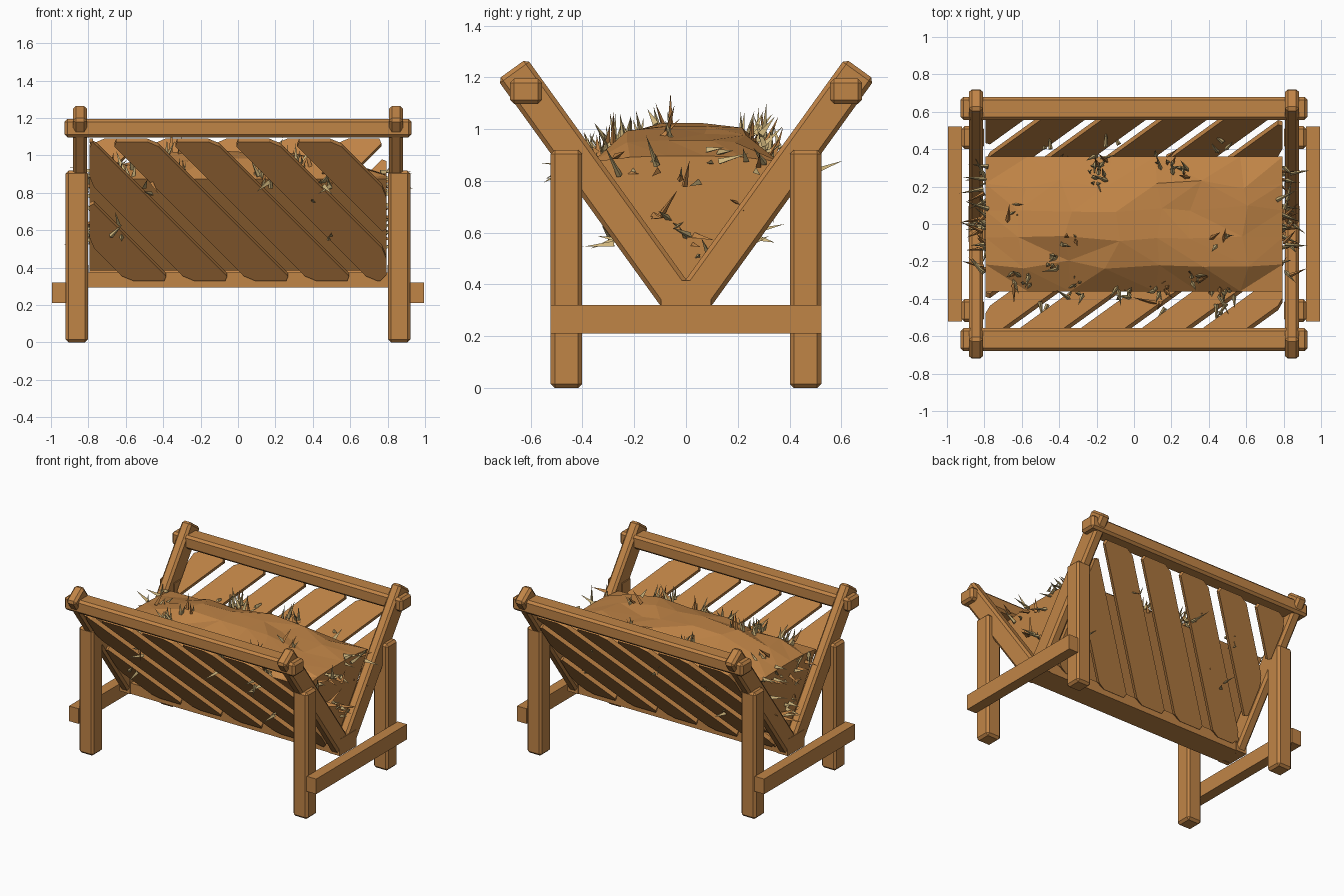
import bpy, bmesh, math, random
from mathutils import Vector, Matrix

random.seed(7)
cube = bpy.data.objects.get("Cube")
if cube:
    bpy.data.objects.remove(cube)


def material(name, color):
    m = bpy.data.materials.new(name)
    m.use_nodes = True
    m.diffuse_color = (*color, 1)
    m.node_tree.nodes["Principled BSDF"].inputs["Base Color"].default_value = (*color, 1)
    return m


WOOD = material("warm_wood", (0.53, 0.232, 0.062))
HAY = material("packed_hay", (0.53, 0.232, 0.062))
STRAW = material("pale_straw", (0.62, 0.46, 0.2))


def finish(name, bm, *mats):
    bmesh.ops.recalc_face_normals(bm, faces=bm.faces)
    me = bpy.data.meshes.new(name)
    bm.to_mesh(me)
    bm.free()
    ob = bpy.data.objects.new(name, me)
    bpy.context.collection.objects.link(ob)
    for m in mats:
        me.materials.append(m)


def beam(name, center, size, bevel=0.016, tilt=0):
    """Timber block, optionally tilted about x, with chamfered edges."""
    bm = bmesh.new()
    bmesh.ops.create_cube(bm, size=1, matrix=Matrix.Diagonal((*size, 1)))
    if bevel:
        bmesh.ops.bevel(bm, geom=bm.edges[:], offset=bevel, segments=1, affect='EDGES')
    bm.transform(Matrix.Translation(center) @ Matrix.Rotation(tilt, 4, 'X'))
    finish(name, bm, WOOD)


# Slope of the V: direction up the side, in (y, z)
SLOPE = 0.721
UP = Vector((0, SLOPE, 1)).normalized()
TILT = math.atan(SLOPE)


def side_y(z):
    return 0.05 + (z - 0.37) * SLOPE


# Legs, V arms, rails and end boards
low, high = 0.325, 1.232
mid = (low + high) / 2
for sx, side in ((-1, "right"), (1, "left")):
    for sy, end in ((-1, "front"), (1, "back")):
        beam(f"leg_{end}_{side}", (sx * 0.862, sy * 0.462, 0.46), (0.118, 0.122, 0.92))
        beam(f"arm_{end}_{side}", (sx * 0.845, sy * side_y(mid), mid),
             (0.076, 0.14, (high - low) / UP.z), tilt=-sy * TILT)
    beam(f"end_board_{side}", (sx * 0.957, 0, 0.265), (0.076, 1.045, 0.11), bevel=0)
    beam(f"keel_block_{side}", (sx * 0.843, 0, 0.355), (0.085, 0.192, 0.12), bevel=0)
for sy, end in ((-1, "front"), (1, "back")):
    beam(f"top_rail_{end}", (0, sy * 0.618, 1.146), (1.855, 0.124, 0.098))
beam("keel", (0, 0, 0.334), (1.64, 0.18, 0.078), bevel=0)


# Diagonal slats clipped to the side panel
def slat(name, k, turn):
    bm = bmesh.new()
    half = 0.118
    corners = ((k + 1 - half, -1), (k + 1 + half, -1), (k - 2 + half, 2), (k - 2 - half, 2))
    bm.faces.new([bm.verts.new((x, 0, z)) for x, z in corners])
    for co, no in (((0.795, 0, 0), (1, 0, 0)), ((-0.795, 0, 0), (-1, 0, 0)),
                   ((0, 0, 1.09), (0, 0, 1)), ((0, 0, 0.347), (0, 0, -1))):
        bmesh.ops.bisect_plane(bm, geom=bm.verts[:] + bm.edges[:] + bm.faces[:],
                               plane_co=co, plane_no=no, clear_outer=True)
    bmesh.ops.bevel(bm, geom=bm.verts[:], offset=0.035, segments=1, affect='VERTICES')
    for v in bm.verts:
        v.co.y = -(side_y(v.co.z) + 0.042)
    out = bmesh.ops.extrude_face_region(bm, geom=bm.faces[:])
    moved = [g for g in out["geom"] if isinstance(g, bmesh.types.BMVert)]
    bmesh.ops.translate(bm, verts=moved, vec=Vector((0, -UP.z, -UP.y)) * 0.03)
    bm.transform(Matrix.Rotation(turn, 4, 'Z'))
    finish(name, bm, WOOD)


for i in range(6):
    slat(f"slat_front_{i + 1}", -0.13 + 0.326 * i, 0)
for i in range(7):
    slat(f"slat_back_{i + 1}", -0.235 + 0.326 * i, math.pi)


# Hay heap: faceted mound over a V-shaped body
def mound(x, y):
    edge = max(0, 1 - abs(y / 0.36) ** 3)
    return 0.875 + edge * (0.02 + 0.13 * max(0, 1 - (x / 0.8) ** 2))


bm = bmesh.new()
NX, NY = 7, 5
rows = []
for i in range(NX + 1):
    row = []
    for j in range(NY + 1):
        x, y = -0.795 + 1.59 * i / NX, -0.36 + 0.72 * j / NY
        z = mound(x, y)
        if 0 < i < NX and 0 < j < NY:
            x += random.uniform(-0.06, 0.06)
            y += random.uniform(-0.03, 0.03)
            z += random.uniform(-0.02, 0.02)
        row.append(bm.verts.new((x, y, z)))
    # lower corners close each section into a wedge
    row.append(bm.verts.new((-0.795 + 1.59 * i / NX, 0.03, 0.385)))
    row.append(bm.verts.new((-0.795 + 1.59 * i / NX, -0.03, 0.385)))
    rows.append(row)
count = len(rows[0])
for a, b in zip(rows, rows[1:]):
    for j in range(count):
        n = (j + 1) % count
        quad = (a[j], a[n], b[n], b[j])
        if j >= NY:
            bm.faces.new(quad)
        else:
            s = random.randint(0, 1)
            bm.faces.new((quad[s], quad[s + 1], quad[s + 2]))
            bm.faces.new((quad[s], quad[s + 2], quad[(s + 3) % 4]))
for end in (rows[0], rows[-1]):
    bm.faces.new(end)
finish("hay_heap", bm, HAY)


# Straw tufts: clusters of thin spikes
straw = bmesh.new()


def tuft(pos, direction, n, spread):
    for _ in range(n):
        jitter = Vector([random.gauss(0, spread) for _ in range(3)])
        d = (Vector(direction).normalized() + jitter).normalized()
        base = Vector(pos) + Vector([random.uniform(-0.045, 0.045) for _ in range(3)])
        length = random.uniform(0.07, 0.14)
        m = Matrix.Translation(base + d * length * 0.35) @ d.to_track_quat('Z', 'Y').to_matrix().to_4x4()
        made = bmesh.ops.create_cone(straw, cap_ends=True, segments=3, radius1=0.014,
                                     radius2=0, depth=length, matrix=m)
        brown = random.random() < 0.2
        for f in {f for v in made["verts"] for f in v.link_faces}:
            f.material_index = int(brown)


# on the mound
for x, y in ((-0.2, 0.25), (-0.18, 0.32), (0.16, 0.33), (0.25, 0.28), (-0.45, -0.2),
             (-0.32, -0.35), (0.14, -0.36), (0.35, -0.3), (0.5, -0.36), (-0.05, -0.36),
             (-0.65, 0.07), (0.45, -0.08), (-0.35, -0.07), (-0.6, -0.3)):
    edgy = abs(y) > 0.15
    tuft((x, y, mound(x, y)), (0, y * 0.6, 1), 9 if edgy else 5, 0.4)
# poking out of both ends
for sx in (-1, 1):
    for y, z in ((-0.25, 0.86), (-0.12, 0.86), (0, 0.82), (0.12, 0.88), (0.27, 0.85),
                 (-0.1, 0.66), (0.05, 0.54), (0.22, 0.7), (-0.02, 0.6)):
        tuft((sx * 0.81, y, z), (sx, 0, 0.25), 4, 0.45)
# between the slats
for x, z in ((-0.48, 0.84), (0.13, 0.87), (0.48, 0.84), (0.4, 0.72), (0.5, 0.58), (-0.65, 0.6)):
    for s in (-1, 1):
        tuft((-s * x, s * (side_y(z) + 0.05), z), (0, s, 0.1), 3, 0.5)
finish("straw_tufts", straw, STRAW, HAY)
